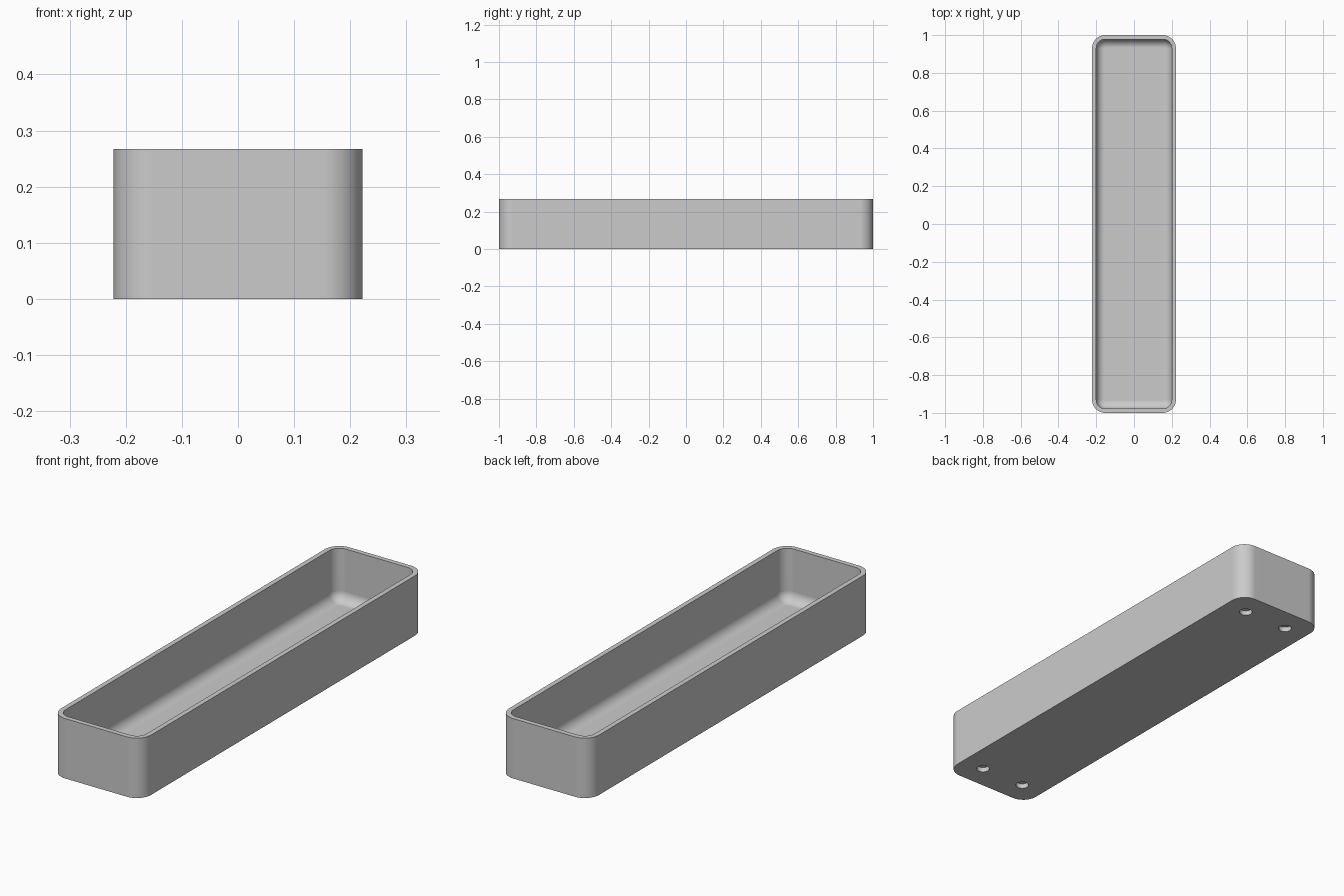
import bpy, bmesh
from math import sin, cos, pi, radians

if "Cube" in bpy.data.objects:
    bpy.data.objects.remove(bpy.data.objects["Cube"], do_unlink=True)

# Main sizes
HALF_X, HALF_Y, HEIGHT = 0.222, 1.0, 0.267
CORNER, WALL, FLOOR, FILLET = 0.07, 0.022, 0.033, 0.045
HOLE_X, HOLE_Y, HOLE_R, HOLE_DEPTH = 0.111, 0.889, 0.0275, 0.022
SEGS = 12

grey = bpy.data.materials.new("light_grey")
grey.use_nodes = True
colour = (0.6, 0.6, 0.6, 1)
grey.diffuse_color = colour
grey.node_tree.nodes["Principled BSDF"].inputs["Base Color"].default_value = colour


def rounded_loop(bm, inset, z):
    """Ring of vertices around a rounded rectangle."""
    r = CORNER - inset
    cx, cy = HALF_X - CORNER, HALF_Y - CORNER
    ring = []
    for q, (sx, sy) in enumerate([(1, 1), (-1, 1), (-1, -1), (1, -1)]):
        for i in range(SEGS + 1):
            a = (q + i / SEGS) * pi / 2
            ring.append(bm.verts.new((sx * cx + r * cos(a), sy * cy + r * sin(a), z)))
    return ring


# Tray: outer wall, flat rim, inner wall and filleted floor
profile = [(0, 0), (0, HEIGHT), (WALL, HEIGHT)]
for i in range(SEGS + 1):
    a = i / SEGS * pi / 2
    profile.append((WALL + FILLET * (1 - cos(a)), FLOOR + FILLET * (1 - sin(a))))

bm = bmesh.new()
rings = [rounded_loop(bm, *p) for p in profile]
for low, high in zip(rings, rings[1:]):
    for i in range(len(low)):
        j = (i + 1) % len(low)
        bm.faces.new((low[i], low[j], high[j], high[i]))
bm.faces.new(rings[0][::-1])
bm.faces.new(rings[-1])
bmesh.ops.recalc_face_normals(bm, faces=bm.faces)
mesh = bpy.data.meshes.new("tray")
bm.to_mesh(mesh)
bm.free()
tray = bpy.data.objects.new("tray", mesh)
bpy.context.collection.objects.link(tray)
mesh.materials.append(grey)

# Four round blind holes in the underside
for sx in (-1, 1):
    for sy in (-1, 1):
        bpy.ops.mesh.primitive_cylinder_add(
            vertices=32, radius=HOLE_R, depth=2 * HOLE_DEPTH,
            location=(sx * HOLE_X, sy * HOLE_Y, 0))
        cutter = bpy.context.object
        cutter.name = "hole_cutter"
        cutter.hide_render = True
        cutter.data.materials.append(grey)
        cut = tray.modifiers.new("hole", "BOOLEAN")
        cut.operation = "DIFFERENCE"
        cut.solver = "EXACT"
        cut.object = cutter
        bpy.context.view_layer.objects.active = tray
        bpy.ops.object.modifier_apply(modifier=cut.name)
        bpy.data.objects.remove(cutter, do_unlink=True)

# Smooth corners and fillet, crisp rim and holes
bpy.ops.object.select_all(action="DESELECT")
tray.select_set(True)
bpy.context.view_layer.objects.active = tray
bpy.ops.object.shade_smooth_by_angle(angle=radians(30))
weighted = tray.modifiers.new("even_shading", "WEIGHTED_NORMAL")
weighted.keep_sharp = True
